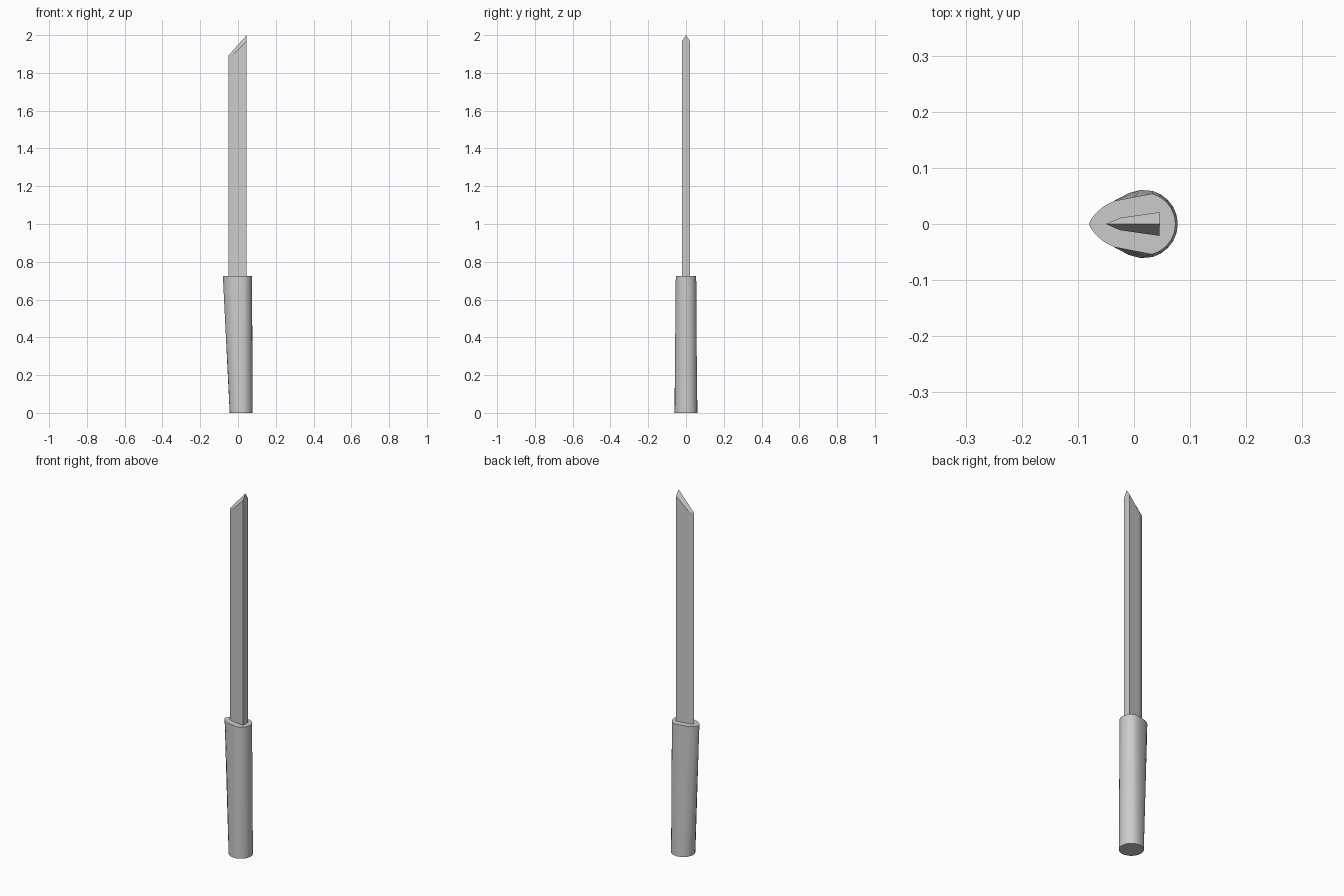
import bpy
import bmesh
from math import sin, cos, radians

if "Cube" in bpy.data.objects:
    bpy.data.objects.remove(bpy.data.objects["Cube"])


def loft(name, rings):
    """Skin matching closed rings and cap both ends."""
    bm = bmesh.new()
    loops = [[bm.verts.new(p) for p in ring] for ring in rings]
    for a, b in zip(loops, loops[1:]):
        for i in range(len(a)):
            j = (i + 1) % len(a)
            bm.faces.new((a[i], a[j], b[j], b[i]))
    bm.faces.new(loops[0][::-1])
    bm.faces.new(loops[-1])
    bmesh.ops.recalc_face_normals(bm, faces=bm.faces)
    mesh = bpy.data.meshes.new(name)
    bm.to_mesh(mesh)
    bm.free()
    obj = bpy.data.objects.new(name, mesh)
    bpy.context.collection.objects.link(obj)
    return obj, loops


def mirrored(half, z):
    """Half outline (y >= 0, ends on y = 0) to a full ring at height z."""
    full = half + [(x, -y) for x, y in half[-2:0:-1]]
    return [(x, y, z) for x, y in full]


# Handle: round butt lofted to a teardrop top
arc = [0, 15, 30, 45, 60, 75]
taper = [(0.0, 0.048), (-0.036, 0.041), (-0.055, 0.031),
         (-0.070, 0.017), (-0.078, 0.006), (-0.08, 0)]
angles = arc + [95, 115, 132, 148, 164, 180]
butt = [(0.017 + 0.061 * cos(radians(a)), 0.061 * sin(radians(a))) for a in angles]
top = [(0.018 + 0.056 * cos(radians(a)), 0.056 * sin(radians(a))) for a in arc] + taper
butt[-1], top[0] = (butt[-1][0], 0), (top[0][0], 0)
handle, _ = loft("handle", [mirrored(butt, 0), mirrored(top, 0.725)])
bpy.context.view_layer.objects.active = handle
handle.select_set(True)
bpy.ops.object.shade_smooth_by_angle(angle=radians(30))

# Blade: wedge section with a slanted, ridged tip
section = [(0.046, 0, 2.0), (0.045, 0.021, 1.968), (-0.025, 0.011, 1.898),
           (-0.05, 0, 1.893), (-0.025, -0.011, 1.898), (0.045, -0.021, 1.968)]
bm = bmesh.new()
low = [bm.verts.new((x, y, 0.71)) for x, y, z in section]
high = [bm.verts.new(p) for p in section]
for i in range(6):
    j = (i + 1) % 6
    bm.faces.new((low[i], low[j], high[j], high[i]))
bm.faces.new(low[::-1])
bm.faces.new(high[0:4])
bm.faces.new((high[0], high[3], high[4], high[5]))
bmesh.ops.recalc_face_normals(bm, faces=bm.faces)
blade_mesh = bpy.data.meshes.new("blade")
bm.to_mesh(blade_mesh)
bm.free()
blade = bpy.data.objects.new("blade", blade_mesh)
bpy.context.collection.objects.link(blade)
